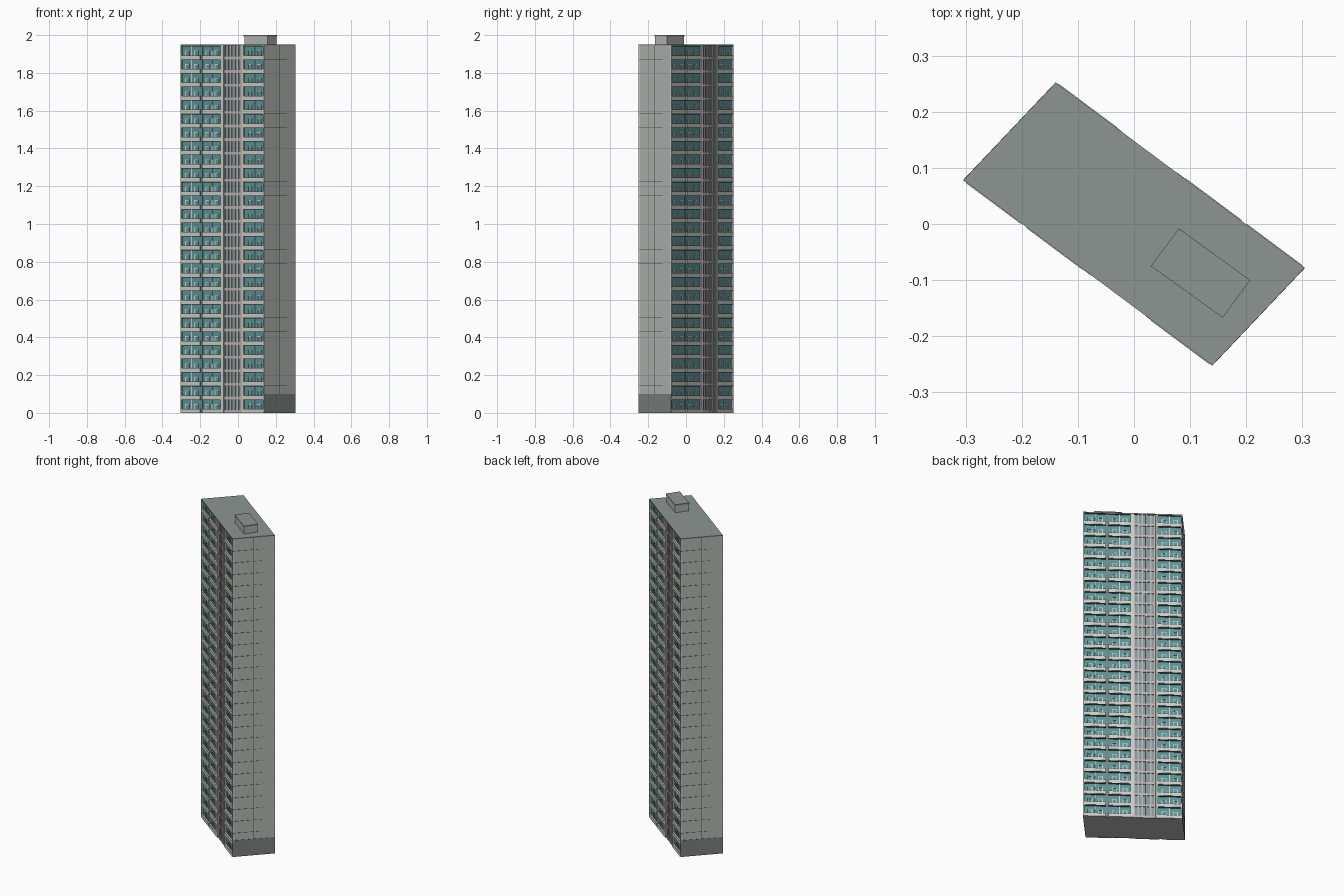
import bpy, bmesh, math
from mathutils import Vector

if "Cube" in bpy.data.objects:
    bpy.data.objects.remove(bpy.data.objects["Cube"])

# ---------- palette ----------
def mat(name, r, g, b):
    m = bpy.data.materials.new(name)
    m.diffuse_color = (r, g, b, 1)
    m.use_nodes = True
    m.node_tree.nodes["Principled BSDF"].inputs["Base Color"].default_value = m.diffuse_color
    return m

WALL = mat("wall grey", 0.46, 0.48, 0.46)
PALE = mat("pale concrete", 0.60, 0.60, 0.57)
ROOF = mat("roof grey", 0.27, 0.30, 0.29)
BASE = mat("plinth grey", 0.20, 0.225, 0.22)
TEAL = mat("teal glass", 0.10, 0.30, 0.31)
BLUE = mat("dull glass", 0.22, 0.32, 0.33)
PINK = mat("warm grey", 0.50, 0.45, 0.44)
DARK = mat("dark joint", 0.07, 0.08, 0.08)

# ---------- plan: a skewed block, symmetric by half a turn ----------
W, S = Vector((-0.303, 0.078)), Vector((0.139, -0.251))
E, N = -W, -S
LEN = (S - W).length
FLOORS, H = 27, 0.072
TOP = FLOORS * H
REC = 0.010                       # depth of the window recess

def prism(bm, pts, z0, z1):
    lo = [bm.verts.new((p[0], p[1], z0)) for p in pts]
    hi = [bm.verts.new((p[0], p[1], z1)) for p in pts]
    n = len(pts)
    bm.faces.new(lo[::-1])
    bm.faces.new(hi)
    for i in range(n):
        bm.faces.new((lo[i], lo[(i + 1) % n], hi[(i + 1) % n], hi[i]))

def finish(name, bm, material):
    bmesh.ops.recalc_face_normals(bm, faces=bm.faces)
    me = bpy.data.meshes.new(name)
    bm.to_mesh(me)
    bm.free()
    me.materials.append(material)
    bpy.context.collection.objects.link(bpy.data.objects.new(name, me))

def strips(name, boxes, material, sides):
    """Boxes (u0, u1, z0, z1, d0, d1) laid on walls running a -> b, d outward."""
    bm = bmesh.new()
    for a, b in sides:
        d = (b - a).normalized()
        n = Vector((d.y, -d.x))
        for u0, u1, z0, z1, d0, d1 in boxes:
            pts = [a + d * u + n * k for u, k in ((u0, d0), (u0, d1), (u1, d1), (u1, d0))]
            prism(bm, pts, z0, z1)
    finish(name, bm, material)

FACADES = [(W, S), (E, N)]
ENDS = [(S, E), (N, W)]

# ---------- core, roof and end walls ----------
d = (S - W).normalized()
inward = Vector((-d.y, d.x)) * REC
bm = bmesh.new()
prism(bm, [W + inward, S + inward, E - inward, N - inward], 0, TOP)
finish("building_core", bm, WALL)

bm = bmesh.new()
prism(bm, [p * 1.004 for p in (W, S, E, N)], TOP, 1.95)
finish("roof_slab", bm, ROOF)

end_len = (E - S).length
strips("end_plinth", [(0, end_len, 0, 0.10, -0.002, 0.0015)], BASE, ENDS)
strips("end_panel_joints",
       [(0, end_len, i * H - 0.0007, i * H + 0.0007, -0.001, 0.0006) for i in range(2, FLOORS)]
       + [(end_len * 0.5 - 0.001, end_len * 0.5 + 0.001, 0.10, TOP, -0.001, 0.0008)],
       DARK, ENDS)

# ---------- long facades: bay, bay, stair strip, bay ----------
bays = [(0.006, 0.128), (0.140, 0.264), (0.416, 0.545)]
stair = (0.284, 0.398)
glass, stair_glass, bands, posts, frames, shades = [], [], [], [], [], []

for u0, u1 in bays:
    glass.append((u0, u1, 0, TOP, -REC - 0.002, -REC + 0.002))
    w = u1 - u0
    for f in range(FLOORS):
        z = f * H
        bands.append((u0, u1, z, z + 0.021, -REC, 0.002))          # parapet
        shades.append((u0, u1, z + H - 0.003, z + H, -REC, -0.001))   # slab soffit line
        for k in (0.18, 0.36, 0.50, 0.66, 0.84):                     # short window posts
            c = u0 + w * k
            posts.append((c - 0.0022, c + 0.0022, z + 0.021, z + 0.046, -REC, -0.005))
        c = u0 + w * 0.5
        posts.append((c - 0.002, c + 0.002, z + 0.046, z + 0.069, -REC, -0.005))
        for a, b in ((0.18, 0.36), (0.66, 0.84)):                    # window sills
            posts.append((u0 + w * a, u0 + w * b, z + 0.043, z + 0.046, -REC, -0.006))

# stair strip: full-height warm mullions over dull glass
u0, u1 = stair
stair_glass.append((u0, u1, 0, TOP, -REC - 0.002, -REC + 0.002))
for k in range(6):
    c = u0 + (u1 - u0) * k / 5
    frames.append((c - 0.004, c + 0.004, 0, TOP, -REC, -0.002))
for f in range(FLOORS):
    frames.append((u0, u1, f * H, f * H + 0.014, -REC, -0.003))

# piers between the bays
piers = [(0, 0.006, 0, TOP, -REC, 0.001), (0.264, 0.284, 0, TOP, -REC, 0.001),
         (0.404, 0.416, 0, TOP, -REC, 0.001), (0.545, LEN, 0, TOP, -REC, 0.001)]
gaps = [(0.128, 0.140, 0, TOP, -REC, -0.006), (0.398, 0.404, 0, TOP, -REC, -0.006)]

strips("bay_windows", glass, TEAL, FACADES)
strips("stair_windows", stair_glass, BLUE, FACADES)
strips("floor_bands", bands, PALE, FACADES)
strips("window_posts", posts, PALE, FACADES)
strips("stair_frames", frames, PINK, FACADES)
strips("slab_soffits", shades, DARK, FACADES)
strips("facade_piers", piers, PALE, FACADES)
strips("shadow_gaps", gaps, BASE, FACADES)

# ---------- rooftop machine room ----------
room = [Vector(p) for p in ((0.03, -0.075), (0.158, -0.167), (0.207, -0.10), (0.08, -0.008))]
mid = sum(room, Vector((0, 0))) / 4
bm = bmesh.new()
prism(bm, [mid + (p - mid) * 0.96 for p in room], 1.95, 1.992)
finish("machine_room", bm, WALL)
bm = bmesh.new()
prism(bm, room, 1.992, 2.0)
finish("machine_room_cap", bm, ROOF)
